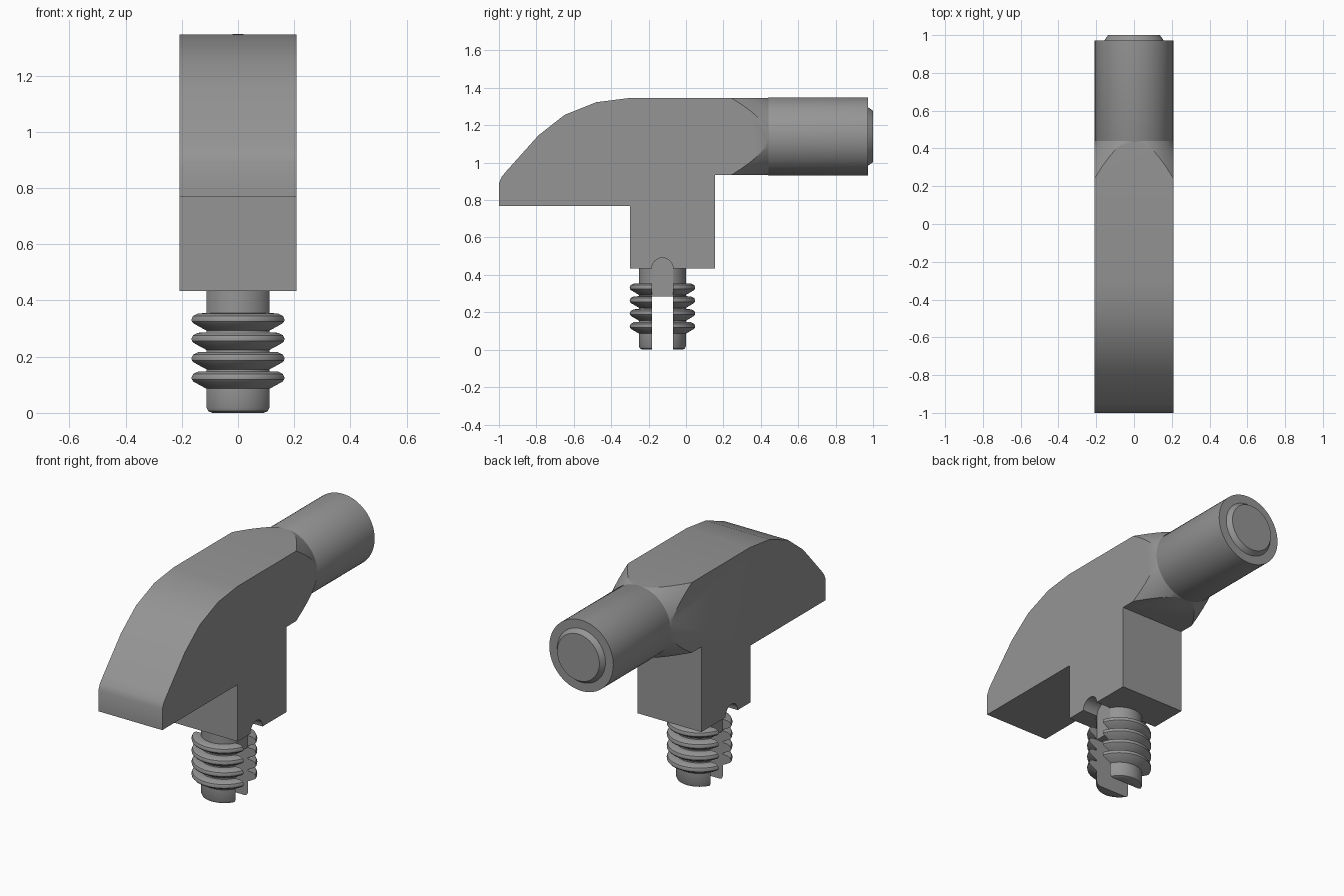
import bpy, bmesh, math
from mathutils import Matrix

old = bpy.data.objects.get("Cube")
if old:
    bpy.data.objects.remove(old, do_unlink=True)

HALF_W = 0.208      # half width of the body and radius of the shaft
AXIS_Z = 1.14       # height of the shaft axis
PEG_Y = -0.126      # centre of the split peg
SLOT = 0.057        # half width of the peg slot
BASE_Z = 0.434      # underside of the body

grey = bpy.data.materials.new("plain_grey")
grey.use_nodes = True
grey.diffuse_color = (0.3, 0.3, 0.3, 1)
grey.node_tree.nodes["Principled BSDF"].inputs["Base Color"].default_value = (0.3, 0.3, 0.3, 1)


def make_object(name, bm):
    bmesh.ops.recalc_face_normals(bm, faces=bm.faces)
    mesh = bpy.data.meshes.new(name)
    bm.to_mesh(mesh)
    bm.free()
    mesh.materials.append(grey)
    obj = bpy.data.objects.new(name, mesh)
    bpy.context.collection.objects.link(obj)
    return obj


def add_prism(bm, outline, x0, x1):
    """Extrude a (y, z) outline from x0 to x1."""
    face = bm.faces.new([bm.verts.new((x0, y, z)) for y, z in outline])
    out = bmesh.ops.extrude_face_region(bm, geom=[face])["geom"]
    verts = [v for v in out if isinstance(v, bmesh.types.BMVert)]
    bmesh.ops.translate(bm, vec=(x1 - x0, 0, 0), verts=verts)


def prism(name, outline, *spans):
    bm = bmesh.new()
    for x0, x1 in spans:
        add_prism(bm, outline, x0, x1)
    return make_object(name, bm)


def lathe(name, profile, matrix, steps=64):
    """Turn an (r, height) profile around z, then place it."""
    bm = bmesh.new()
    verts = [bm.verts.new((r, 0, h)) for r, h in profile]
    edges = [bm.edges.new(pair) for pair in zip(verts, verts[1:])]
    bmesh.ops.spin(bm, geom=verts + edges, cent=(0, 0, 0), axis=(0, 0, 1),
                   angle=math.tau, steps=steps, use_duplicate=False)
    bmesh.ops.remove_doubles(bm, verts=bm.verts, dist=0.0001)
    bm.transform(matrix)
    return make_object(name, bm)


def cut(obj, cutter, operation):
    """Apply a boolean and keep the cutter as a hidden helper only until done."""
    mod = obj.modifiers.new("cut", "BOOLEAN")
    mod.operation, mod.object, mod.solver = operation, cutter, "EXACT"
    bpy.context.view_layer.objects.active = obj
    bpy.ops.object.modifier_apply(modifier=mod.name)
    bpy.data.objects.remove(cutter, do_unlink=True)


def smooth(obj):
    bpy.ops.object.select_all(action="DESELECT")
    obj.select_set(True)
    bpy.context.view_layer.objects.active = obj
    bpy.ops.object.shade_smooth_by_angle(angle=math.radians(30))


along_y = Matrix.Translation((0, 0, AXIS_Z)) @ Matrix.Rotation(-math.pi / 2, 4, "X")

# Body: side outline with the curved nose
body = prism("body", [
    (-1, 0.768), (-1, 0.89), (-0.985, 0.925), (-0.96, 0.955), (-0.79, 1.145),
    (-0.65, 1.255), (-0.48, 1.323), (-0.3, 1.346), (0.44, 1.346), (0.44, 0.934),
    (0.155, 0.934), (0.155, BASE_Z), (-0.3, BASE_Z), (-0.3, 0.768)],
    (-HALF_W, HALF_W))

# Cone trims the square neck down to the round shaft
cone = lathe("neck_cutter", [(0, -1.5), (2, -1.5), (2, 0.2), (0.311, 0.2),
                             (0.207, 0.442), (0, 0.442)], along_y)
cut(body, cone, "INTERSECT")

# Arched notches in both sides above the peg slot
arch = [(PEG_Y + SLOT * math.cos(a), BASE_Z + SLOT * math.sin(a))
        for a in (math.pi * i / 16 for i in range(17))]
arch += [(PEG_Y - SLOT, 0.3), (PEG_Y + SLOT, 0.3)]
notches = prism("notch_cutter", arch, (-0.3, -0.11), (0.11, 0.3))
cut(body, notches, "DIFFERENCE")
smooth(body)

# Shaft with the raised, chamfered end
shaft = lathe("shaft", [(0, 0.42), (0.2, 0.42), (HALF_W, 0.44), (HALF_W, 0.972),
                        (0.157, 0.972), (0.137, 1), (0, 1)], along_y)
smooth(shaft)

# Ribbed peg, split by a slot
core = 0.126
profile = [(0, 0), (0.108, 0), (0.12, 0.006), (core, 0.02)]
rib = [(core, 0.062), (0.168, 0.037), (0.174, 0.03), (0.175, 0.022),
       (0.17, 0.01), (0.153, 0.001), (core, 0)]
for top in (0.148, 0.217, 0.286, 0.355):
    profile += [(r, top - drop) for r, drop in rib]
profile += [(core, 0.45), (0, 0.45)]
peg = lathe("split_peg", profile, Matrix.Translation((0, PEG_Y, 0)))


def slot_outline(z0, z1):
    return [(PEG_Y - SLOT, z0), (PEG_Y + SLOT, z0), (PEG_Y + SLOT, z1), (PEG_Y - SLOT, z1)]


cut(peg, prism("slot_cutter", slot_outline(-0.1, 0.6), (-0.4, 0.4)), "DIFFERENCE")
smooth(peg)

# Web joining the two peg halves at the top of the slot
prism("peg_web", slot_outline(0.285, 0.44), (-0.11, 0.11))
